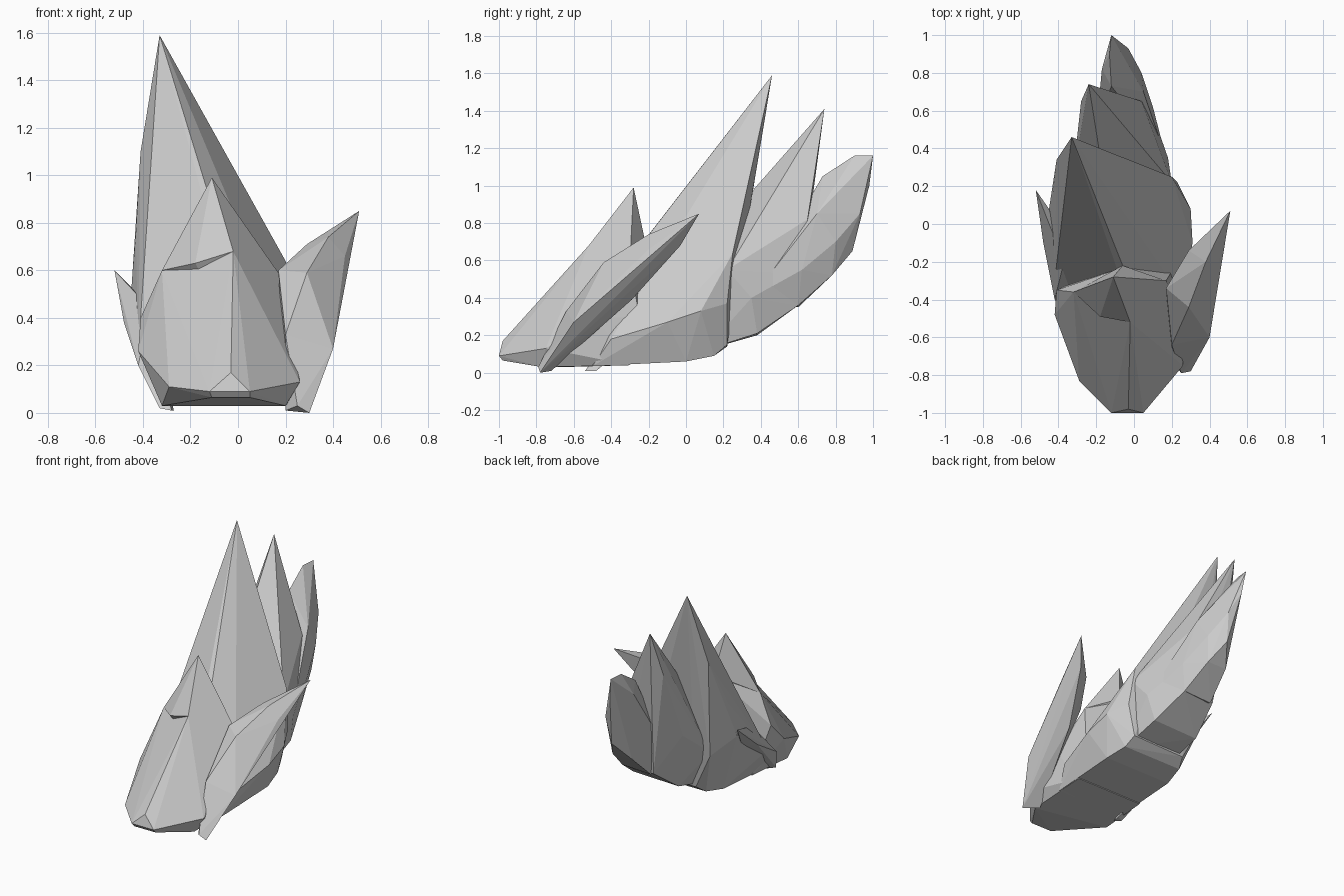
import bpy
import bmesh

# Remove the default cube if present
cube = bpy.data.objects.get("Cube")
if cube:
    bpy.data.objects.remove(cube, do_unlink=True)

# One plain stone colour
stone = bpy.data.materials.new("grey_stone")
stone.use_nodes = True
grey = (.6, .6, .6, 1)
stone.diffuse_color = grey
stone.node_tree.nodes["Principled BSDF"].inputs["Base Color"].default_value = grey


def shard(name, crest, left_flank, right_flank, underside):
    """Build one faceted crystal as the hull of its crest, flanks and underside."""
    bm = bmesh.new()
    for corner in crest + left_flank + right_flank + underside:
        bm.verts.new(corner)
    hull = bmesh.ops.convex_hull(bm, input=bm.verts[:])
    unused = set(hull["geom_interior"]) | set(hull["geom_unused"])
    loose = [item for item in unused if isinstance(item, bmesh.types.BMVert)]
    bmesh.ops.delete(bm, geom=loose, context="VERTS")
    bmesh.ops.recalc_face_normals(bm, faces=bm.faces[:])
    mesh = bpy.data.meshes.new(name)
    bm.to_mesh(mesh)
    bm.free()
    mesh.materials.append(stone)
    part = bpy.data.objects.new(name, mesh)
    bpy.context.collection.objects.link(part)
    return part


# Front crystal: blunt-nosed body, then the spike that crowns it
shard(
    "front_shard",
    crest=[(-.02, -.52, .68), (-.03, -.98, .17), (-.06, -.23, .7)],
    left_flank=[(.05, -1, .09), (.26, -.75, .13), (.24, -.48, .29), (.17, -.3, .59), (.2, -.25, .3)],
    right_flank=[(-.12, -1, .09), (-.29, -.83, .11), (-.42, -.48, .26), (-.32, -.36, .6), (-.41, -.35, .4)],
    underside=[(-.11, -.98, .065), (.05, -.98, .065), (-.32, -.66, .03),
               (.2, -.77, .03), (-.3, -.3, .04), (.22, -.3, .04)],
)
shard(
    "front_spike",
    crest=[(-.11, -.28, .99), (-.02, -.52, .68), (-.06, -.22, .71)],
    left_flank=[(.17, -.3, .59)],
    right_flank=[(-.32, -.36, .6), (-.18, -.49, .63)],
    underside=[(-.06, -.35, .4)],
)

# Tallest crystal in the middle of the body
shard(
    "tall_shard",
    crest=[(-.33, .46, 1.59), (-.06, -.22, .71), (0, -.5, .35)],
    left_flank=[(.2, .25, .64), (.31, -.1, .27), (.3, .08, .33), (.23, .22, .37), (.26, -.4, .18)],
    right_flank=[(-.41, .34, 1.1), (-.43, .15, .75), (-.4, -.22, .38),
                 (-.45, .08, .5), (-.42, -.3, .25), (-.36, .25, .4)],
    underside=[(-.3, -.5, .035), (.22, -.5, .035), (.23, 0, .06), (-.29, 0, .06),
               (.2, .15, .09), (-.26, .15, .09), (.18, .22, .15), (-.23, .22, .14)],
)

# Third crystal, behind the tallest
shard(
    "rear_shard",
    crest=[(-.24, .74, 1.41), (-.17, .3, .91)],
    left_flank=[(.2, .22, .55), (.18, .35, .4), (.1, .58, .53), (.04, .65, .82)],
    right_flank=[(-.28, .65, 1.1), (-.29, .45, .6), (-.33, .2, .4)],
    underside=[(.16, .1, .12), (-.2, .1, .12), (.14, .38, .21),
               (-.21, .38, .2), (.07, .6, .36), (-.17, .6, .36)],
)

# Blunt slab closing the back
shard(
    "back_slab",
    crest=[(-.12, 1, 1.16), (-.13, .9, 1.16), (-.12, .73, 1.05)],
    left_flank=[(-.03, .93, .85), (.04, .8, .7), (.1, .62, .55), (.17, .35, .4), (.05, .7, .85)],
    right_flank=[(-.17, .82, 1), (-.2, .5, .5)],
    underside=[(.07, .6, .36), (-.15, .6, .35), (.02, .78, .52),
               (-.13, .78, .52), (-.05, .89, .65), (-.1, .98, 1)],
)

# Large side blade
shard(
    "left_blade",
    crest=[(.51, .07, .85), (.38, -.2, .74), (.29, -.14, .71), (.29, -.44, .59), (.2, -.64, .33)],
    left_flank=[(.45, -.2, .66), (.4, -.6, .27), (.3, -.78, 0)],
    right_flank=[(.17, -.34, .6), (.25, -.79, .03)],
    underside=[(.2, -.72, .01), (.31, -.29, .39), (.43, -.03, .68)],
)

# Small side blade
shard(
    "right_blade",
    crest=[(-.52, .18, .6), (-.45, .08, .53), (-.37, -.2, .44)],
    left_flank=[(-.4, -.05, .36), (-.27, -.48, .01)],
    right_flank=[(-.48, -.1, .38), (-.42, -.4, .2)],
    underside=[(-.33, -.52, .02), (-.28, -.54, .01)],
)
